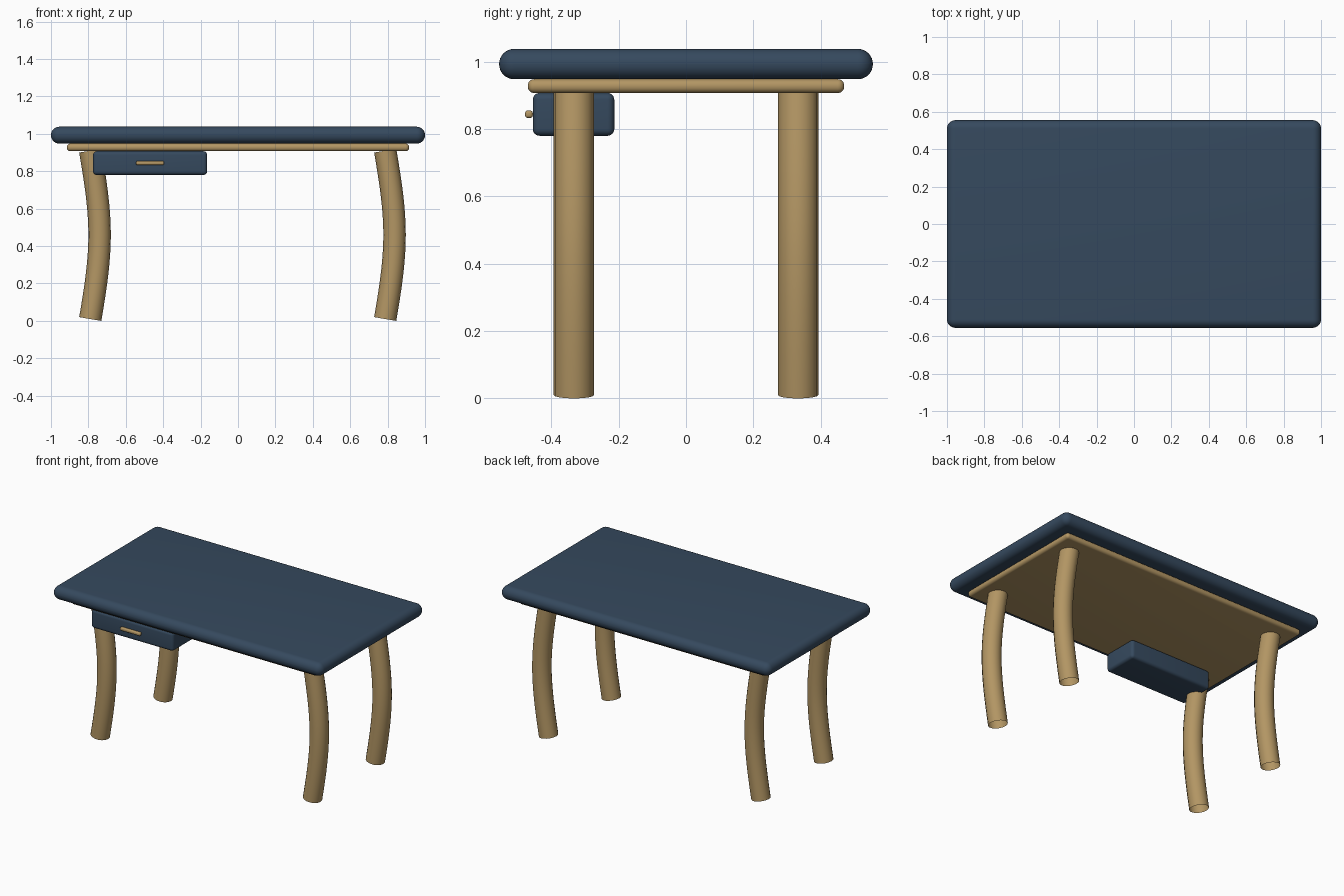
import bpy
from math import radians
from mathutils import Vector

cube = bpy.data.objects.get("Cube")
if cube:
    bpy.data.objects.remove(cube, do_unlink=True)


def material(name, rgb):
    mat = bpy.data.materials.new(name)
    mat.use_nodes = True
    color = (*rgb, 1)
    mat.diffuse_color = color
    mat.node_tree.nodes["Principled BSDF"].inputs["Base Color"].default_value = color
    return mat


navy = material("navy paint", (0.036, 0.067, 0.112))
wood = material("tan wood", (0.45, 0.305, 0.127))


def select_only(obj):
    bpy.ops.object.select_all(action='DESELECT')
    obj.select_set(True)
    bpy.context.view_layer.objects.active = obj


def rounded_box(name, low, high, radius, mat, segments=6):
    low, high = Vector(low), Vector(high)
    bpy.ops.mesh.primitive_cube_add(size=1, location=(low + high) / 2)
    obj = bpy.context.object
    obj.name = name
    obj.scale = high - low
    bpy.ops.object.transform_apply(location=False, rotation=False, scale=True)
    bevel = obj.modifiers.new("Rounding", 'BEVEL')
    bevel.width = radius
    bevel.segments = segments
    bpy.ops.object.modifier_apply(modifier=bevel.name)
    obj.data.materials.append(mat)
    bpy.ops.object.shade_smooth_by_angle(angle=radians(35))
    return obj


def bowed_leg(name, x, y):
    # Open tube swept along a gently bowed path
    curve = bpy.data.curves.new(name, 'CURVE')
    curve.dimensions = '3D'
    curve.bevel_depth = 0.06
    curve.bevel_resolution = 6
    curve.resolution_u = 12
    spline = curve.splines.new('BEZIER')
    spline.bezier_points.add(2)
    path = [(0, 0.01, 0.17), (0.05, 0.46, 0), (0, 0.91, -0.17)]
    for point, (dx, z, slope) in zip(spline.bezier_points, path):
        center = Vector((x + dx, y, z))
        tangent = Vector((slope, 0, 1)) * 0.15
        point.handle_left_type = point.handle_right_type = 'FREE'
        point.co = center
        point.handle_left = center - tangent
        point.handle_right = center + tangent
    obj = bpy.data.objects.new(name, curve)
    bpy.context.collection.objects.link(obj)
    curve.materials.append(wood)
    select_only(obj)
    bpy.ops.object.convert(target='MESH')
    bpy.ops.object.shade_smooth_by_angle(angle=radians(35))


# Table top and the frame beneath it
rounded_box("table_top", (-1, -0.555, 0.948), (1, 0.555, 1.038), 0.0445, navy, 8)
rounded_box("under_frame", (-0.915, -0.47, 0.907), (0.915, 0.47, 0.948), 0.019, wood)

# Drawer with its pull
rounded_box("drawer", (-0.775, -0.455, 0.78), (-0.165, -0.213, 0.907), 0.02, navy)
rounded_box("drawer_handle", (-0.545, -0.478, 0.833), (-0.395, -0.455, 0.855), 0.008, wood, 4)

# Four legs, all bowed the same way
for side, x in (("right", -0.79), ("left", 0.787)):
    for end, y in (("front", -0.333), ("back", 0.333)):
        bowed_leg(f"{end}_{side}_leg", x, y)
